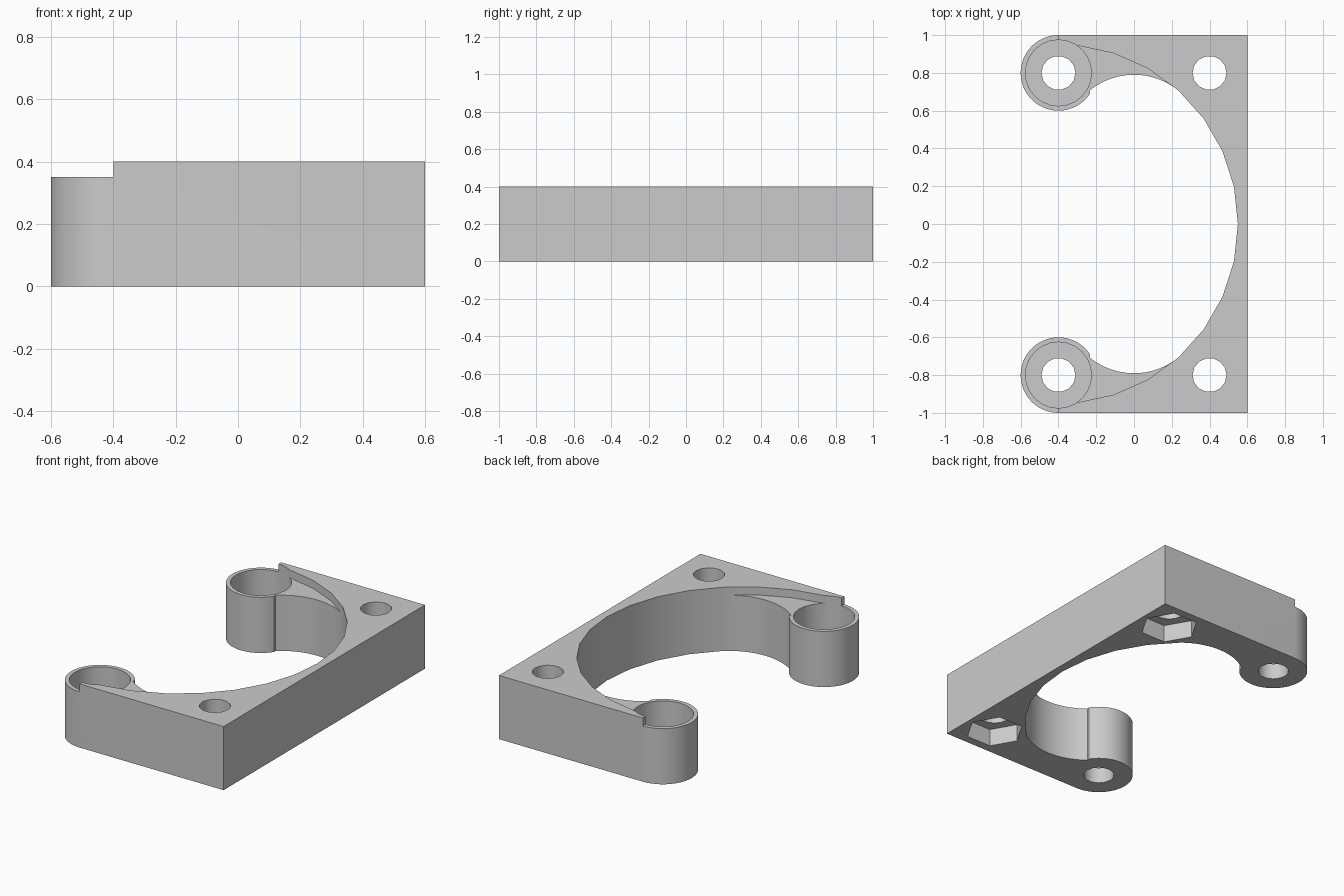
import bpy, bmesh
from math import cos, sin, radians

if "Cube" in bpy.data.objects:
    bpy.data.objects.remove(bpy.data.objects["Cube"])

HEIGHT, STEP = 0.4, 0.35
POST = (-0.4, 0.8)
BIG_C, BIG_R = (-0.4, 0), 0.95


def arc(centre, r, start, end, n):
    """Points on an arc, both ends included."""
    angles = [radians(start + (end - start) * i / n) for i in range(n + 1)]
    return [(centre[0] + r * cos(a), centre[1] + r * sin(a)) for a in angles]


def mirrored(half):
    """Close an outline by repeating its +y half on the -y side."""
    return half + [(x, -y) for x, y in reversed(half) if abs(y) > 1e-5]


def prism(name, outline, z0, z1):
    bm = bmesh.new()
    face = bm.faces.new([bm.verts.new((x, y, z0)) for x, y in outline])
    top = bmesh.ops.extrude_face_region(bm, geom=[face])["geom"]
    verts = [g for g in top if isinstance(g, bmesh.types.BMVert)]
    bmesh.ops.translate(bm, verts=verts, vec=(0, 0, z1 - z0))
    bmesh.ops.recalc_face_normals(bm, faces=bm.faces)
    mesh = bpy.data.meshes.new(name)
    bm.to_mesh(mesh)
    bm.free()
    obj = bpy.data.objects.new(name, mesh)
    bpy.context.collection.objects.link(obj)
    return obj


def cut(body, outline, z0, z1):
    """Subtract a prism from the body and discard the cutter."""
    cutter = prism("cutter", outline, z0, z1)
    cutter.hide_render = True
    mod = body.modifiers.new("cut", "BOOLEAN")
    mod.operation, mod.solver, mod.object = "DIFFERENCE", "EXACT", cutter
    bpy.context.view_layer.objects.active = body
    bpy.ops.object.modifier_apply(modifier=mod.name)
    bpy.data.objects.remove(cutter)


def circle(centre, r, n):
    return arc(centre, r, 0, 360, n)[:-1]


# Bracket outline: straight back, rounded posts, scallops and wide faceted opening
half = [(0.6, 1)]
half += arc(POST, 0.2, 90, 327, 44)
half += arc((0, 0.417), 0.373, 129, 50.8, 20)
half += arc(BIG_C, BIG_R, 36, 0, 3)
bracket = prism("bracket", mirrored(half), 0, HEIGHT)

# Lowered step over the posts and the webs beside them
for side in (1, -1):
    step = [(0, 0.3)] + arc(BIG_C, BIG_R, 48, 84, 3)
    step += [(-0.4, 0.945), (-0.4, 1.1), (-0.8, 1.1), (-0.8, 0.3)]
    cut(bracket, [(x, side * y) for x, y in step], STEP, HEIGHT + 0.1)

# Screw holes, post counterbores and hexagonal nut pockets
for side in (1, -1):
    post, corner = (POST[0], side * POST[1]), (0.4, side * 0.8)
    cut(bracket, circle(post, 0.175, 24), 0.1, HEIGHT + 0.1)
    cut(bracket, circle(post, 0.09, 14), -0.1, 0.2)
    cut(bracket, circle(corner, 0.09, 14), -0.1, HEIGHT + 0.1)
    cut(bracket, circle(corner, 0.17, 6), -0.1, 0.11)

# Plain grey finish
grey = bpy.data.materials.new("light grey")
grey.use_nodes = True
grey.diffuse_color = (0.6, 0.6, 0.6, 1)
grey.node_tree.nodes["Principled BSDF"].inputs["Base Color"].default_value = (0.6, 0.6, 0.6, 1)
bracket.data.materials.clear()
bracket.data.materials.append(grey)

bpy.ops.object.select_all(action="DESELECT")
bracket.select_set(True)
bpy.context.view_layer.objects.active = bracket
bpy.ops.object.shade_smooth_by_angle(angle=radians(30))
